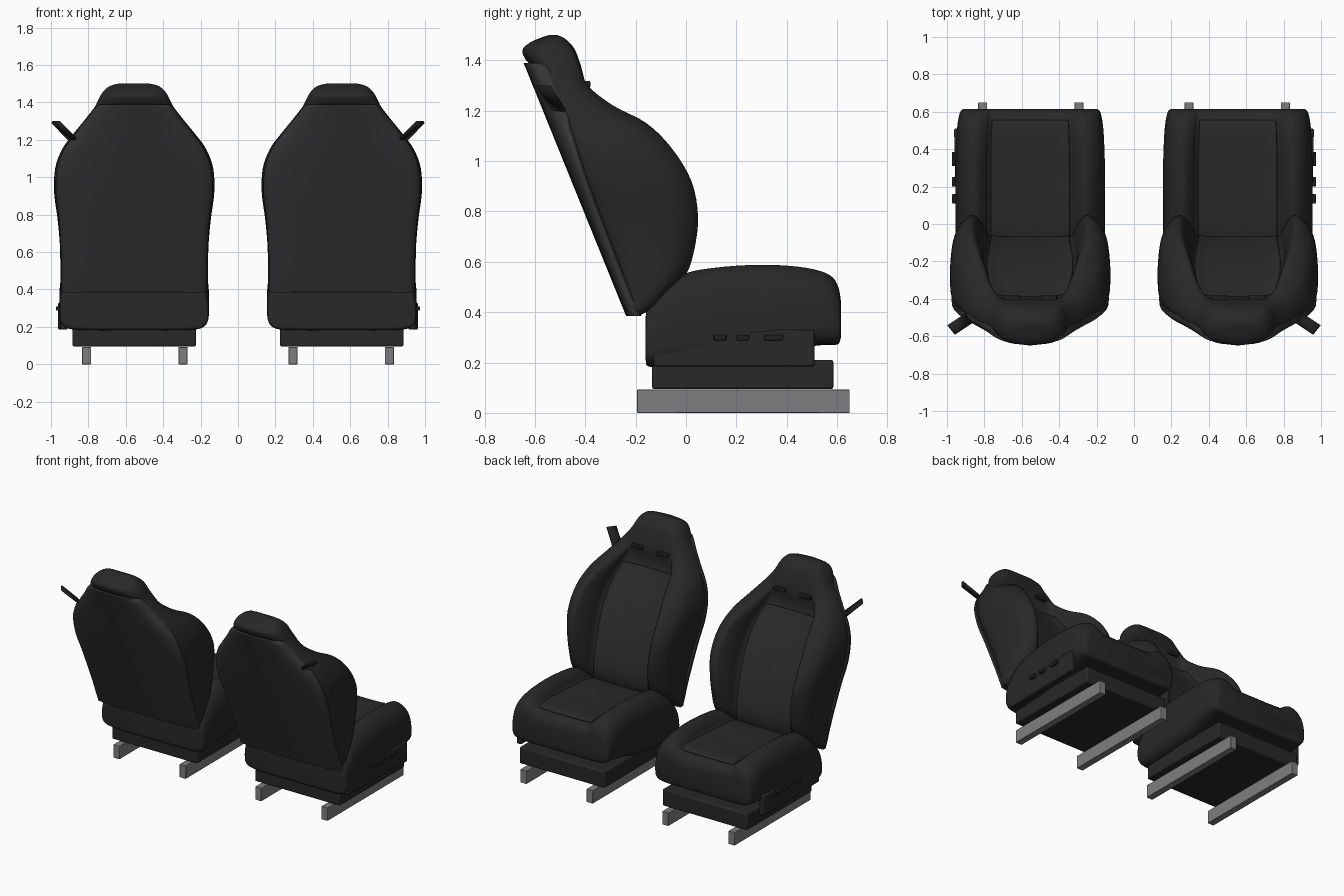
import bpy, bmesh

if "Cube" in bpy.data.objects:
    bpy.data.objects.remove(bpy.data.objects["Cube"])

CX = 0.555  # centre line of one seat; the other is mirrored


def material(name, c):
    m = bpy.data.materials.new(name)
    m.diffuse_color = (*c, 1)
    m.use_nodes = True
    m.node_tree.nodes["Principled BSDF"].inputs["Base Color"].default_value = m.diffuse_color
    return m


LEATHER = material("leather", (0.021, 0.021, 0.021))
INSERT = material("insert", (0.023, 0.023, 0.023))
SHELL = material("shell", (0.036, 0.036, 0.038))
TRIM = material("trim", (0.014, 0.014, 0.014))
METAL = material("metal", (0.21, 0.21, 0.22))


def finish(name, bm, mat, bevel=0, solid=0, angle=50):
    bmesh.ops.recalc_face_normals(bm, faces=bm.faces)
    me = bpy.data.meshes.new(name)
    bm.to_mesh(me)
    bm.free()
    ob = bpy.data.objects.new(name, me)
    bpy.context.collection.objects.link(ob)
    me.materials.append(mat)
    if solid:
        md = ob.modifiers.new("solid", 'SOLIDIFY')
        md.thickness, md.offset = solid, 0
    if bevel:
        md = ob.modifiers.new("bevel", 'BEVEL')
        md.width, md.segments = bevel, 2
    ob.modifiers.new("pair", 'MIRROR').use_mirror_merge = False
    bpy.ops.object.select_all(action='DESELECT')
    bpy.context.view_layer.objects.active = ob
    ob.select_set(True)
    bpy.ops.object.shade_smooth_by_angle(angle=angle * 0.01745)
    return ob


def spline(pts, n):
    """Catmull-Rom through the points, n steps per span."""
    out = []
    for i in range(len(pts) - 1):
        a, b, c, d = (pts[max(0, min(len(pts) - 1, i + k))] for k in (-1, 0, 1, 2))
        for s in range(n):
            t = s / n
            out.append(tuple(0.5 * (2 * q + (r - p) * t + (2 * p - 5 * q + 4 * r - u) * t * t
                       + (3 * q - p - 3 * r + u) * t ** 3) for p, q, r, u in zip(a, b, c, d)))
    return out + [tuple(pts[-1])]


def skin(rings, closed=True):
    bm = bmesh.new()
    vs = [[bm.verts.new(p) for p in r] for r in rings]
    n = len(vs[0])
    for r0, r1 in zip(vs, vs[1:]):
        for i in range(n if closed else n - 1):
            j = (i + 1) % n
            bm.faces.new((r0[i], r0[j], r1[j], r1[i]))
    if closed:
        bm.faces.new(vs[0])
        bm.faces.new(vs[-1])
    return bm


def section(base, centre, peak, w, k):
    """Half cross-section: base (rounded by k), side, bolster peak, sunken centre."""
    h, d = peak - base, peak - centre
    return spline([(0, base), (0.6 * w, base + 0.08 * k * h), (0.88 * w, base + (0.03 + 0.2 * k) * h),
                   (0.98 * w, base + (0.14 + 0.24 * k) * h), (w, base + (0.34 + 0.18 * k) * h),
                   (0.99 * w, base + (0.58 + 0.08 * k) * h), (0.95 * w, base + 0.8 * h),
                   (0.85 * w, base + 0.95 * h), (0.72 * w, peak), (0.61 * w, peak - 0.4 * d),
                   (0.53 * w, centre + 0.12 * d), (0.27 * w, centre), (0, centre)], 4)


def ring(half, place):
    return [place(x, v) for x, v in half] + [place(-x, v) for x, v in half[-2:0:-1]]


def bolstered(name, rows, place, lo, hi, lift):
    """Bolstered body plus its raised centre insert between rows lo..hi."""
    rows = spline(rows, 4)
    halves = [(r[0], section(*r[1:])) for r in rows]
    finish(name, skin([ring(h, lambda x, v: place(x, p, v)) for p, h in halves]), LEATHER)
    strips = []
    for p, h in halves:
        if lo <= p <= hi:
            part = h[-9:]
            strips.append([place(x, p, v + lift) for x, v in part]
                          + [place(-x, p, v + lift) for x, v in part[-2::-1]])
    finish(name + "_insert", skin(strips, False), INSERT, 0.005, 0.018)


def box(name, x0, x1, y0, y1, z0, z1, mat, bevel=0.006):
    bm = bmesh.new()
    bmesh.ops.create_cube(bm, size=1)
    for v in bm.verts:
        v.co = ((x0 + x1) / 2 + v.co.x * (x1 - x0), (y0 + y1) / 2 + v.co.y * (y1 - y0),
                (z0 + z1) / 2 + v.co.z * (z1 - z0))
    return finish(name, bm, mat, bevel, angle=30)


# Backrest with integrated headrest: z, back y, centre y, bolster y, half width, roundness
bolstered("backrest", [
    (0.385, -0.225, -0.19, -0.19, 0.383, 0), (0.42, -0.23, -0.13, -0.12, 0.392, 0),
    (0.47, -0.24, -0.09, -0.07, 0.395, 0), (0.55, -0.275, -0.08, 0.0, 0.395, 0),
    (0.65, -0.315, -0.10, 0.032, 0.398, 0), (0.78, -0.37, -0.15, 0.045, 0.41, 0),
    (0.92, -0.43, -0.22, 0.018, 0.428, 0.05), (1.05, -0.48, -0.30, -0.06, 0.422, 0.15),
    (1.15, -0.52, -0.37, -0.16, 0.385, 0.3), (1.22, -0.55, -0.40, -0.29, 0.335, 0.5),
    (1.30, -0.58, -0.40, -0.39, 0.27, 0.7), (1.37, -0.605, -0.415, -0.418, 0.215, 0.8),
    (1.40, -0.635, -0.425, -0.43, 0.198, 0.9), (1.44, -0.65, -0.44, -0.445, 0.178, 1),
    (1.47, -0.62, -0.462, -0.468, 0.155, 1), (1.49, -0.575, -0.487, -0.49, 0.125, 0.9),
    (1.50, -0.545, -0.51, -0.51, 0.085, 0.8)],
    lambda x, p, v: (CX + x, v, p), 0.45, 1.2, 0.004)

# Seat cushion: y, bottom z, centre z, bolster z, half width, roundness
bolstered("cushion", [
    (-0.16, 0.21, 0.37, 0.38, 0.385, 0), (-0.15, 0.185, 0.42, 0.43, 0.395, 0),
    (-0.08, 0.182, 0.46, 0.51, 0.40, 0), (0.0, 0.185, 0.48, 0.555, 0.40, 0),
    (0.12, 0.19, 0.49, 0.577, 0.40, 0), (0.28, 0.21, 0.50, 0.588, 0.40, 0),
    (0.42, 0.25, 0.51, 0.583, 0.396, 0), (0.52, 0.268, 0.513, 0.567, 0.39, 0),
    (0.58, 0.27, 0.495, 0.54, 0.38, 0), (0.606, 0.275, 0.465, 0.495, 0.37, 0),
    (0.615, 0.30, 0.43, 0.445, 0.355, 0)],
    lambda x, p, v: (CX + x, p, v), -0.1, 0.56, 0.003)

# Hard curved shell on the back of the backrest: z, half width, edge curl
shell = []
for z, w, c in spline([(0.388, 0.375, 0.02), (0.40, 0.388, 0.02), (0.55, 0.388, 0.02),
                       (0.78, 0.402, 0.025), (0.92, 0.418, 0.03), (1.05, 0.41, 0.04),
                       (1.15, 0.373, 0.05), (1.22, 0.323, 0.055), (1.30, 0.26, 0.055),
                       (1.37, 0.208, 0.05), (1.39, 0.18, 0.05)], 3):
    y = -0.24 - 0.405 * (z - 0.39)
    half = spline([(0, y), (0.5 * w, y + 0.1 * c), (0.85 * w, y + 0.5 * c), (0.97 * w, y + c),
                   (w, y + c + 0.025), (0.9 * w, y + c + 0.04), (0, y + c + 0.04)], 3)
    shell.append(ring(half, lambda x, v: (CX + x, v, z)))
finish("back_shell", skin(shell), SHELL, angle=40)

# Belt guide slots below the headrest
for i, s in enumerate((-1, 1)):
    box(f"belt_guide_{i + 1}", CX + s * 0.1 - 0.042, CX + s * 0.1 + 0.042,
        -0.43, -0.38, 1.292, 1.318, TRIM, 0.004)

# Belt strap leaving the outer shoulder
bm = bmesh.new()
bm.faces.new([bm.verts.new(p) for p in ((0.865, -0.53, 1.205), (0.905, -0.48, 1.20),
                                        (0.995, -0.54, 1.295), (0.955, -0.59, 1.295))])
finish("belt_strap", bm, TRIM, solid=0.012, angle=30)

# Outer side trim with adjustment buttons, sinking into the cushion at the rear
bm = bmesh.new()
outline = ((-0.13, 0.185), (0.51, 0.185), (0.51, 0.33), (0.36, 0.33), (0.28, 0.322), (-0.13, 0.30))
skinned = [[(x - 0.014 * (0.51 - y) / 0.64, y, z) for y, z in outline] for x in (0.925, 0.962)]
finish("side_trim", skin(skinned), LEATHER, 0.008, angle=30)
for i, (a, b) in enumerate(((0.11, 0.16), (0.2, 0.25), (0.31, 0.385))):
    box(f"button_{i + 1}", 0.94, 0.973, a, b, 0.288, 0.31, TRIM, 0.004)

# Base and floor rails
box("base", 0.225, 0.885, -0.135, 0.585, 0.095, 0.21, LEATHER, 0.008)
for i, x in enumerate((0.27, 0.785)):
    box(f"rail_{i + 1}", x, x + 0.048, -0.195, 0.65, 0, 0.092, METAL, 0.003)
